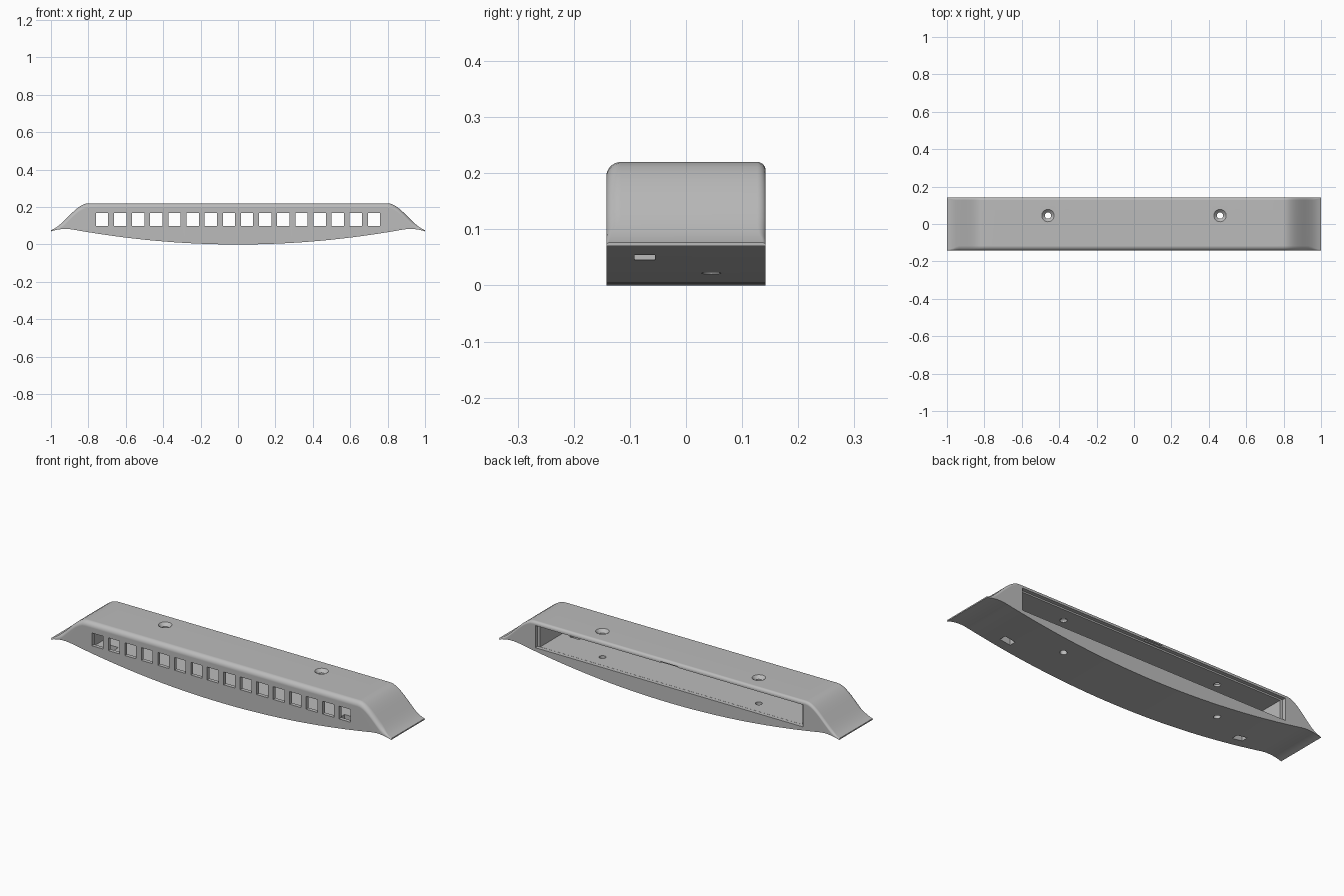
import bpy, bmesh, math
from mathutils import Matrix, Vector

old = bpy.data.objects.get("Cube")
if old:
    bpy.data.objects.remove(old)

HALF_DEPTH = 0.142
ARC = 7

grey = bpy.data.materials.new("plain_grey")
grey.use_nodes = True
grey.diffuse_color = (0.5, 0.5, 0.5, 1)
grey.node_tree.nodes["Principled BSDF"].inputs["Base Color"].default_value = (0.5, 0.5, 0.5, 1)


def make_object(name, bm):
    bmesh.ops.recalc_face_normals(bm, faces=bm.faces)
    mesh = bpy.data.meshes.new(name)
    bm.to_mesh(mesh)
    bm.free()
    mesh.materials.append(grey)
    obj = bpy.data.objects.new(name, mesh)
    bpy.context.collection.objects.link(obj)
    return obj


def top_height(x):
    u = max(0, (abs(x) - 0.8) / 0.22)
    return 0.22 - 0.147 * u * u * (3 - 2 * u)


def bottom_height(x):
    flare = max(0, abs(x) - 0.88)
    return 0.083 * (x / 0.9) ** 2 - 2.26 * flare ** 2


def section(x):
    """Upright cross-section with a large front and a small back round."""
    top, low = top_height(x), bottom_height(x)
    pts = [Vector((x, -HALF_DEPTH, low))]
    for side, radius in ((-1, 0.026), (1, 0.015)):
        r = min(radius, 0.8 * (top - low))
        for i in range(ARC + 1):
            a = math.pi / 2 * i / ARC
            if side > 0:
                a = math.pi / 2 - a
            pts.append(Vector((x, side * (HALF_DEPTH - r + r * math.cos(a)),
                               top - r + r * math.sin(a))))
    pts.append(Vector((x, HALF_DEPTH, low)))
    return pts


def add_box(bm, x, y, z):
    """Box given by its ranges on the three axes."""
    ranges = (x, y, z)
    size = [b - a for a, b in ranges]
    mid = [(a + b) / 2 for a, b in ranges]
    bmesh.ops.create_cube(bm, size=1, matrix=Matrix.Translation(mid) @ Matrix.Diagonal((*size, 1)))


def add_cone(bm, x, y, z0, z1, r0, r1):
    bmesh.ops.create_cone(bm, cap_ends=True, segments=32, radius1=r0, radius2=r1,
                          depth=z1 - z0, matrix=Matrix.Translation((x, y, (z0 + z1) / 2)))


def cut(target, bm):
    cutter = make_object("cutter", bm)
    cutter.hide_render = True
    mod = target.modifiers.new("cut", 'BOOLEAN')
    mod.operation = 'DIFFERENCE'
    mod.solver = 'EXACT'
    mod.object = cutter
    bpy.context.view_layer.objects.active = target
    bpy.ops.object.modifier_apply(modifier=mod.name)
    bpy.data.objects.remove(cutter)


# Housing lofted from end to end
half = [0.8 * i / 14 for i in range(15)] + [0.8 + 0.2 * i / 12 for i in range(1, 13)]
stations = [-x for x in reversed(half[1:])] + half
bm = bmesh.new()
rings = [[bm.verts.new(p) for p in section(x)] for x in stations]
for a, b in zip(rings, rings[1:]):
    for i in range(len(a)):
        j = (i + 1) % len(a)
        bm.faces.new((a[i], a[j], b[j], b[i]))
bm.faces.new(rings[0])
bm.faces.new(rings[-1])
housing = make_object("housing", bm)

# Cavity open to the back
bm = bmesh.new()
add_box(bm, (-0.772, 0.772), (-0.122, 0.2), (0.083, 0.192))
cut(housing, bm)

# Rebate round the back opening
bm = bmesh.new()
add_box(bm, (-0.787, 0.787), (0.122, 0.21), (0.0825, 0.2))
cut(housing, bm)

# Finger notch in the middle of the opening
bm = bmesh.new()
add_box(bm, (-0.05, 0.05), (0.13, 0.22), (0.15, 0.206))
cut(housing, bm)

# Row of front windows
bm = bmesh.new()
for i in range(16):
    x = -0.727 + 1.454 * i / 15
    add_box(bm, (x - 0.033, x + 0.033), (-0.2, -0.1), (0.1, 0.168))
cut(housing, bm)

# Floor slots and screw holes
bm = bmesh.new()
for s in (-1, 1):
    add_box(bm, (s * 0.695 - 0.03, s * 0.695 + 0.03), (-0.092, -0.055), (-0.05, 0.12))
    add_cone(bm, s * 0.46, 0.045, -0.05, 0.3, 0.017, 0.017)
cut(housing, bm)

# Countersinks on the top
bm = bmesh.new()
for s in (-1, 1):
    add_cone(bm, s * 0.46, 0.045, 0.203, 0.225, 0.0165, 0.038)
cut(housing, bm)

# Smooth curves, crisp edges
bpy.ops.object.select_all(action='DESELECT')
housing.select_set(True)
bpy.context.view_layer.objects.active = housing
bpy.ops.object.shade_smooth_by_angle(angle=math.radians(30))
weighted = housing.modifiers.new("weighted_normals", 'WEIGHTED_NORMAL')
weighted.keep_sharp = True
